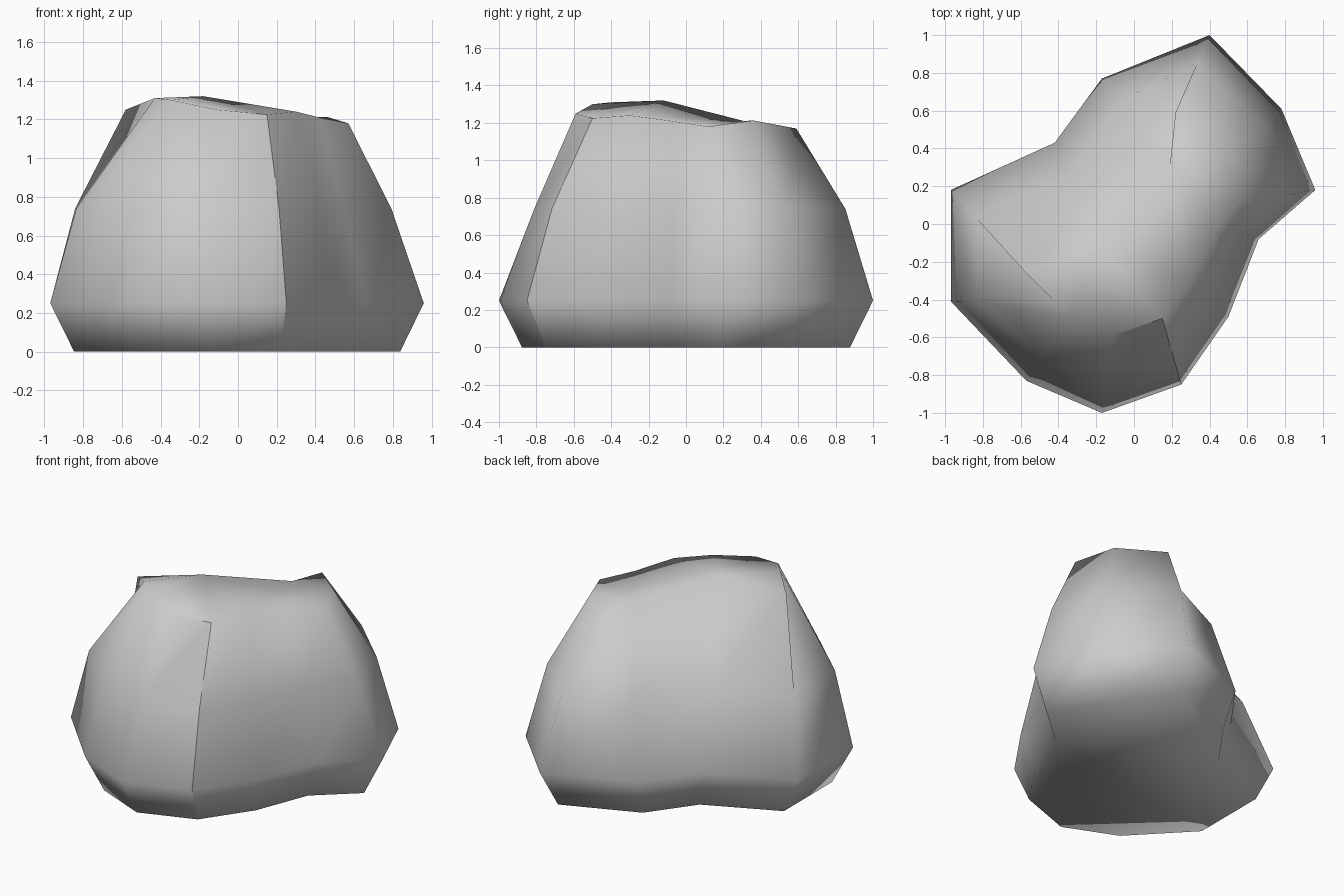
import bpy, bmesh, math

if "Cube" in bpy.data.objects:
    bpy.data.objects.remove(bpy.data.objects["Cube"])

# Widest outline of the boulder (x, y) and matching crown rim points
# (x, y, z, how far the shoulder has moved from belt towards crown)
outline = [(-.97, .18), (-.97, -.41), (-.57, -.83), (-.17, -1), (.25, -.85), (.50, -.49),
           (.66, -.08), (.96, .18), (.78, .61), (.40, 1), (-.17, .77), (-.42, .43)]
crown = [(-.58, -.25, 1.25, .33), (-.43, -.40, 1.31, .25), (-.344, -.5, 1.30, .33),
         (-.11, -.59, 1.25, .46), (.15, -.5, 1.225, .38), (.30, -.3, 1.24, .40),
         (.43, -.06, 1.208, .48), (.57, .115, 1.18, .43), (.46, .36, 1.213, .33),
         (.22, .59, 1.17, .36), (.19, .31, 1.21, .26), (-.18, -.12, 1.32, .32)]
N = len(outline)

bm = bmesh.new()


def ring(points):
    return [bm.verts.new(p) for p in points]


# Four rings: tucked-in foot, widest belt, bulging shoulder, crown rim
foot = ring([(x * .873, y * .877, 0) for x, y in outline])
belt = ring([(x, y, .25) for x, y in outline])
shoulder = ring([(x + (cx - x) * f, y + (cy - y) * f, .74)
                 for (x, y), (cx, cy, cz, f) in zip(outline, crown)])
rim = ring([c[:3] for c in crown])

# Side walls
for lo, hi in ((foot, belt), (belt, shoulder), (shoulder, rim)):
    for i in range(N):
        j = (i + 1) % N
        bm.faces.new((lo[i], lo[j], hi[j], hi[i]))

# Flat underside and uneven top
bm.faces.new(foot[::-1])
for ids in ((0, 1, 11), (1, 2, 11), (2, 3, 11), (11, 3, 4), (11, 4, 5, 10),
            (10, 5, 6), (10, 6, 7, 8), (10, 8, 9)):
    bm.faces.new([rim[i] for i in ids])
bmesh.ops.recalc_face_normals(bm, faces=bm.faces)

# Hard ridge down the front right and along the front lip
for a, b in ((foot[4], belt[4]), (belt[4], shoulder[4]), (shoulder[4], rim[4]),
             (rim[3], rim[4])):
    bm.edges.get((a, b)).smooth = False

mesh = bpy.data.meshes.new("boulder")
bm.to_mesh(mesh)
bm.free()
boulder = bpy.data.objects.new("boulder", mesh)
bpy.context.collection.objects.link(boulder)

# Soft shading everywhere else
bpy.context.view_layer.objects.active = boulder
boulder.select_set(True)
bpy.ops.object.shade_smooth_by_angle(angle=math.radians(85), keep_sharp_edges=True)
